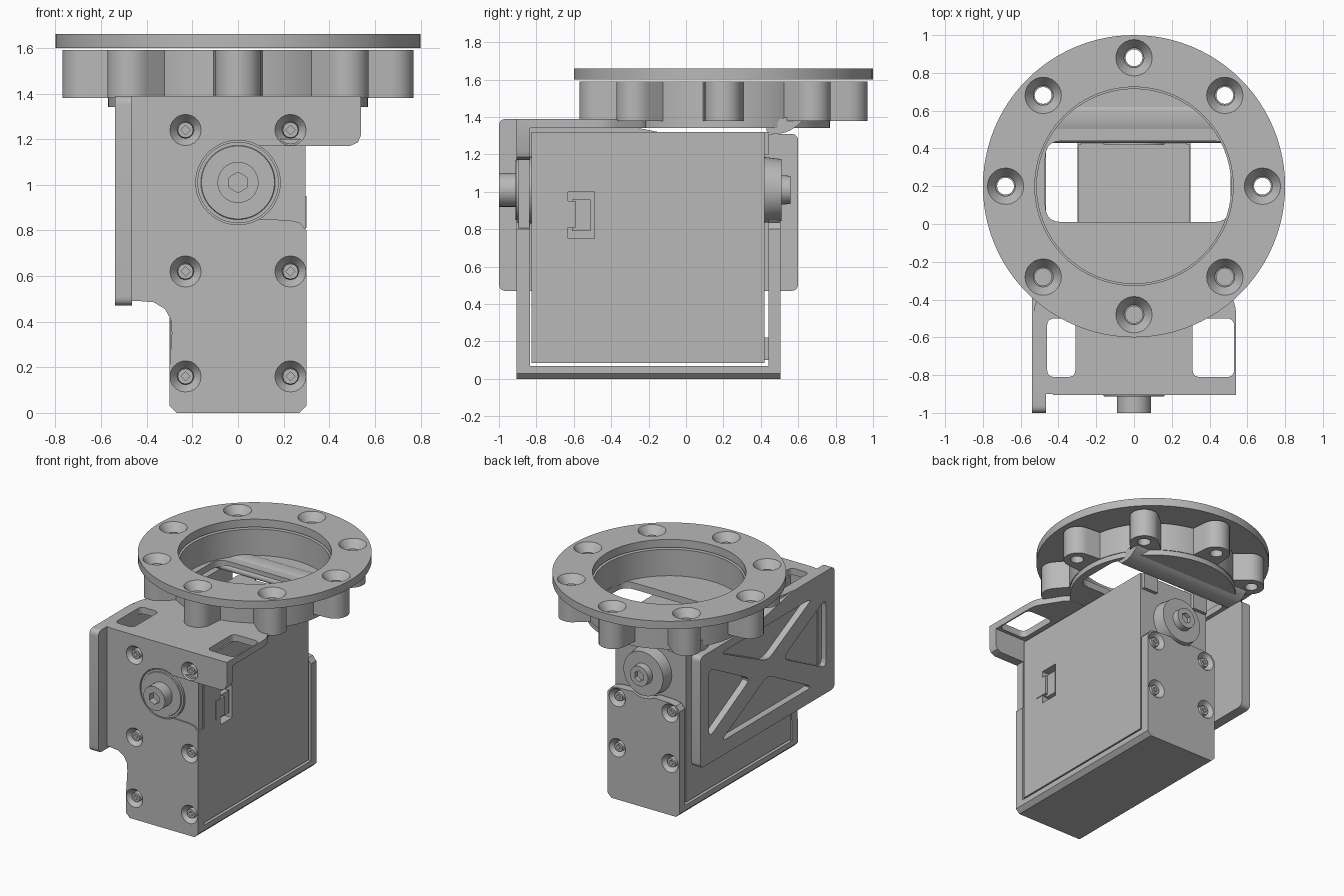
import bpy, bmesh
from math import cos, sin, pi
from mathutils import Matrix, Vector

if "Cube" in bpy.data.objects:
    bpy.data.objects.remove(bpy.data.objects["Cube"])

GREY = (0.48, 0.48, 0.48, 1)
grey = bpy.data.materials.new("plain grey")
grey.use_nodes = True
grey.diffuse_color = GREY
grey.node_tree.nodes["Principled BSDF"].inputs["Base Color"].default_value = GREY


def finish(name, bm):
    bmesh.ops.recalc_face_normals(bm, faces=bm.faces)
    mesh = bpy.data.meshes.new(name)
    bm.to_mesh(mesh)
    bm.free()
    mesh.materials.append(grey)
    ob = bpy.data.objects.new(name, mesh)
    bpy.context.collection.objects.link(ob)
    return ob


def prism(name, pts, axis, lo, hi):
    """Extrude a 2D outline along an axis between lo and hi."""
    place = {"x": lambda p, d: (d, p[0], p[1]),
             "y": lambda p, d: (p[0], d, p[1]),
             "z": lambda p, d: (p[0], p[1], d)}[axis]
    bm = bmesh.new()
    face = bm.faces.new([bm.verts.new(place(p, lo)) for p in pts])
    out = bmesh.ops.extrude_face_region(bm, geom=[face])
    step = Vector(place((0, 0), hi - lo))
    bmesh.ops.translate(bm, vec=step, verts=[v for v in out["geom"] if isinstance(v, bmesh.types.BMVert)])
    return finish(name, bm)


def rounded(pts, r, n=5):
    """Round every corner of an outline."""
    out = []
    for i, p in enumerate(pts):
        p, a, b = Vector(p), Vector(pts[i - 1]), Vector(pts[(i + 1) % len(pts)])
        s = p + (a - p).normalized() * min(r, (a - p).length * 0.45)
        e = p + (b - p).normalized() * min(r, (b - p).length * 0.45)
        for k in range(n + 1):
            t = k / n
            out.append(s * (1 - t) ** 2 + p * 2 * t * (1 - t) + e * t * t)
    return out


def rect(x0, x1, y0, y1):
    return [(x0, y0), (x1, y0), (x1, y1), (x0, y1)]


def box(name, x, y, z):
    return prism(name, rect(*x, *y), "z", *z)


def cone(name, start, end, r1, r2, seg=32):
    start, end = Vector(start), Vector(end)
    d = end - start
    m = Matrix.Translation((start + end) / 2) @ d.to_track_quat("Z", "Y").to_matrix().to_4x4()
    bm = bmesh.new()
    bmesh.ops.create_cone(bm, cap_ends=True, segments=seg, radius1=r1, radius2=r2, depth=d.length, matrix=m)
    return finish(name, bm)


def cut(ob, *cutters):
    for c in cutters:
        mod = ob.modifiers.new("cut", "BOOLEAN")
        mod.operation, mod.solver, mod.object = "DIFFERENCE", "EXACT", c
        with bpy.context.temp_override(object=ob, active_object=ob, selected_objects=[ob]):
            bpy.ops.object.modifier_apply(modifier=mod.name)
        bpy.data.objects.remove(c)


def circle(cx, cy, r, n=64):
    return [(cx + r * cos(2 * pi * i / n), cy + r * sin(2 * pi * i / n)) for i in range(n)]


CY = 0.2      # ring centre along y
PIVOT = 1.01  # pivot height
turns = [i * pi / 4 for i in range(8)]

# Top ring with eight countersunk holes
flange = prism("flange_ring", circle(0, CY, 0.8, 96), "z", 1.6, 1.66)
cut(flange, prism("c", circle(0, CY, 0.525, 96), "z", 1.5, 1.7))
for a in turns:
    x, y = 0.68 * cos(a), CY + 0.68 * sin(a)
    cut(flange, cone("c", (x, y, 1.59), (x, y, 1.665), 0.045, 0.1, 24))

# Collar wall and bosses below the ring
collar = prism("collar_wall", circle(0, CY, 0.575), "z", 1.38, 1.59)
cut(collar, prism("c", circle(0, CY, 0.515), "z", 1.3, 1.7))
for i, a in enumerate(turns):
    local = [(0.54, 0.11), (0.54, -0.11)]
    local += [(0.67 + 0.1 * cos(t), 0.1 * sin(t)) for t in [pi * (k / 10 - 0.5) for k in range(11)]]
    pts = [(u * cos(a) - v * sin(a), CY + u * sin(a) + v * cos(a)) for u, v in local]
    boss = prism(f"boss_{i + 1}", pts, "z", 1.38, 1.59)
    x, y = 0.68 * cos(a), CY + 0.68 * sin(a)
    low = 1.41 if sin(a) < -0.1 else 1.3
    cut(boss, cone("c", (x, y, low), (x, y, 1.7), 0.045, 0.045, 16))

# Top plate of the outer bracket, with a round rear part and windows
top = prism("top_plate", rounded([(-0.53, -0.9), (0.54, -0.9), (0.54, -0.42), (0.4, -0.2),
                                  (-0.4, -0.2), (-0.53, -0.42)], 0.06), "z", 1.34, 1.39)
disc = prism("top_plate_rear", circle(0, CY, 0.57), "z", 1.341, 1.391)
cut(disc, prism("c", rounded(rect(-0.47, 0.51, 0.01, 0.44), 0.09), "z", 1.2, 1.5))
for x0, x1 in ((-0.46, -0.31), (0.31, 0.53)):
    cut(top, prism("c", rounded(rect(x0, x1, -0.81, -0.5), 0.04), "z", 1.2, 1.5))
lip = rounded([(0.43, 1.31), (0.53, 1.31), (0.62, 1.37), (0.62, 1.4), (0.52, 1.4), (0.43, 1.36)], 0.05)
prism("rear_lip", lip, "x", -0.49, 0.49)


def screw_holes(ob, name, places, y, sign):
    """Countersunk holes with small socket screws, facing along sign * y."""
    for i, (x, z) in enumerate(places):
        cut(ob, cone("c", (x, y + sign * 0.002, z), (x, y - sign * 0.045, z), 0.07, 0.035, 20))
        head = cone(f"{name}_{i + 1}", (x, y - sign * 0.015, z), (x, y - sign * 0.05, z), 0.034, 0.038, 12)
        cut(head, cone("c", (x, y, z), (x, y - sign * 0.035, z), 0.02, 0.02, 4))


def horn_hole(ob, y):
    cut(ob, cone("c", (0, y - 0.15, PIVOT), (0, y + 0.15, PIVOT), 0.185, 0.185, 48))


# One-piece front plate: cradle, left shoulder and upper tab, set back beside the horn
foot = [(-0.3, 0.03), (-0.27, 0), (0.27, 0), (0.3, 0.03)]
shoulder = [(0.3, 0.8), (0.27, 0.835), (0.22, 0.845), (0.08, 0.85)]
tab = [(0.05, 1.17), (0.49, 1.17), (0.525, 1.185), (0.54, 1.22), (0.54, 1.39), (-0.43, 1.39)]
left_step = [(-0.43, 0.49), (-0.37, 0.485), (-0.32, 0.455), (-0.295, 0.41), (-0.29, 0.35), (-0.3, 0.2)]
front = prism("front_plate", foot + shoulder + tab + left_step, "y", -0.905, -0.835)
inset = box("front_plate_inset", (0, 0.295), (-0.895, -0.836), (0.8, 1.2))
horn_hole(front, -0.87)
horn_hole(inset, -0.87)
screw_holes(front, "front_screw", [(x, z) for x in (-0.23, 0.23) for z in (0.16, 0.62, 1.24)], -0.905, -1)

# Back plate and bottom of the cradle
back_top = [(0.08, 0.85), (-0.08, 0.85)] + [(-x, z) for x, z in reversed(shoulder[:3])]
back = prism("back_plate", foot + shoulder[:3] + back_top, "y", 0.44, 0.505)
horn_hole(back, 0.47)
screw_holes(back, "back_screw", [(x, z) for x in (-0.22, 0.22) for z in (0.39, 0.77)], 0.505, 1)
prism("cradle_bottom", foot + [(0.3, 0.07), (-0.3, 0.07)], "y", -0.88, 0.48)

# Servo body with connector socket and mounting lugs
servo = box("servo_body", (-0.295, 0.295), (-0.825, 0.42), (0.085, 1.32))
cut(servo, box("c", (0.2, 0.4), (-0.63, -0.49), (0.75, 1.0)))
box("connector_block", (0.15, 0.28), (-0.61, -0.51), (0.79, 0.96))
box("connector_latch", (0.2, 0.3), (-0.69, -0.59), (0.81, 0.95))
for s in (-1, 1):
    for z in (0.16, 1.26):
        box("servo_lug", (s * 0.22 - 0.06, s * 0.22 + 0.06), (0.36, 0.445), (z - 0.06, z + 0.06))

# Pivot horns, front and back
cone("front_horn", (0, -0.8, PIVOT), (0, -0.905, PIVOT), 0.178, 0.178, 48)
cone("front_horn_rim", (0, -0.9, PIVOT), (0, -0.912, PIVOT), 0.165, 0.16, 48)
hub = cone("front_hub", (0, -0.85, PIVOT), (0, -1.0, PIVOT), 0.09, 0.09)
cut(hub, cone("c", (0, -0.95, PIVOT), (0, -1.1, PIVOT), 0.045, 0.045, 6))
cone("back_horn", (0, 0.4, PIVOT), (0, 0.51, PIVOT), 0.178, 0.165, 48)
back_hub = cone("back_hub", (0, 0.48, PIVOT), (0, 0.56, PIVOT), 0.08, 0.075)
cut(back_hub, cone("c", (0, 0.53, PIVOT), (0, 0.6, PIVOT), 0.04, 0.04, 6))

# Side panel with four triangular recesses that leave an X brace
panel = prism("side_panel", rounded([(-1, 0.47), (0.6, 0.47), (0.6, 1.31), (-0.1, 1.31), (-0.5, 1.39), (-1, 1.39)], 0.04),
              "x", -0.54, -0.465)
recesses = [[(0.36, 0.58), (-0.74, 0.58), (-0.2, 0.87)], [(0.36, 1.25), (-0.74, 1.25), (-0.2, 0.98)],
            [(-0.9, 0.66), (-0.9, 1.19), (-0.38, 0.925)], [(0.5, 0.66), (0.5, 1.19), (0.0, 0.925)]]
for w in recesses:
    cut(panel, prism("c", rounded(w, 0.07), "x", -0.7, -0.49))
box("panel_front_fold", (-0.5, -0.42), (-0.9, -0.86), (0.49, 1.38))

# Smooth the round parts while keeping edges sharp
for ob in list(bpy.context.collection.objects):
    if ob.type == "MESH" and ob.data.materials and ob.data.materials[0] == grey:
        with bpy.context.temp_override(object=ob, active_object=ob, selected_objects=[ob], selected_editable_objects=[ob]):
            bpy.ops.object.shade_smooth_by_angle(angle=pi / 6)
